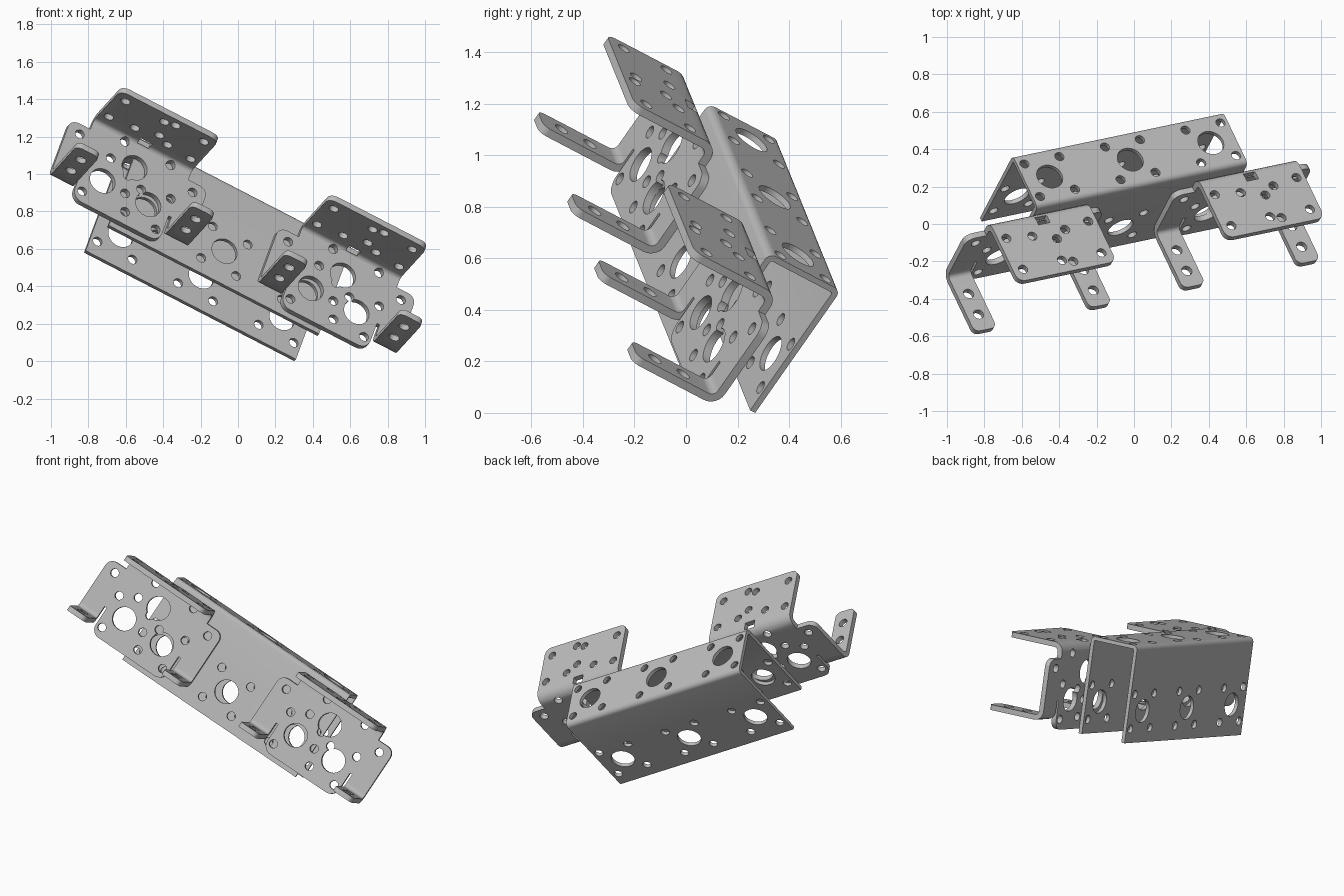
import bpy, bmesh, math
from mathutils import Vector, Matrix

old = bpy.data.objects.get("Cube")
if old:
    bpy.data.objects.remove(old, do_unlink=True)

metal = bpy.data.materials.new("grey_metal")
metal.use_nodes = True
metal.diffuse_color = (0.5, 0.5, 0.5, 1)
metal.node_tree.nodes["Principled BSDF"].inputs["Base Color"].default_value = (0.5, 0.5, 0.5, 1)

# Tilted frame of the assembly: along the channel, across its web, out of its web
along = Vector((0.874, 0.183, -0.451)).normalized()
out = Vector((0.292, 0.55, 0.783))
across = out.cross(along).normalized()
out = along.cross(across)
FRAME = Matrix((along, across, out)).transposed().to_4x4()
FRAME.translation = (0.055, 0.203, 0.909)


def rounded(corners):
    """Outline with arcs at the corners that carry a radius."""
    pts = []
    for i, corner in enumerate(corners):
        p = Vector(corner[:2])
        r = corner[2] if len(corner) > 2 else 0
        if not r:
            pts.append(p)
            continue
        a = (Vector(corners[i - 1][:2]) - p).normalized()
        b = (Vector(corners[(i + 1) % len(corners)][:2]) - p).normalized()
        half = a.angle(b) / 2
        centre = p + (a + b).normalized() * r / math.sin(half)
        start = p + a * r / math.tan(half) - centre
        sweep = start.angle_signed(p + b * r / math.tan(half) - centre)
        for k in range(7):
            pts.append(centre + Matrix.Rotation(-sweep * k / 6, 2) @ start)
    return pts


def circle(x, y, r):
    n = 36 if r > 0.05 else 20
    return [Vector((x + r * math.cos(k * math.tau / n), y + r * math.sin(k * math.tau / n)))
            for k in range(n)]


def prism(bm, outline, axis, lo, hi):
    """Extrude a flat outline along one local axis."""
    def put(p, c):
        co = [p.x, p.y]
        co.insert(axis, c)
        return bm.verts.new(co)
    low = [put(p, lo) for p in outline]
    high = [put(p, hi) for p in outline]
    bm.faces.new(low)
    bm.faces.new(high)
    for i in range(len(low)):
        bm.faces.new((low[i - 1], low[i], high[i], high[i - 1]))


def make(name, bm):
    bmesh.ops.recalc_face_normals(bm, faces=bm.faces)
    mesh = bpy.data.meshes.new(name)
    bm.to_mesh(mesh)
    bm.free()
    obj = bpy.data.objects.new(name, mesh)
    bpy.context.collection.objects.link(obj)
    return obj


def part(name, outline, axis, lo, hi, cuts, tip=None):
    """Sheet part with cut holes; tip = (position, radius) rounds its free corners."""
    bm = bmesh.new()
    prism(bm, outline, axis, lo, hi)
    if tip:
        edges = [e for e in bm.edges
                 if all(abs(v.co.y - tip[0]) < 1e-4 for v in e.verts)
                 and abs(e.verts[0].co.x - e.verts[1].co.x) < 1e-4]
        bmesh.ops.bevel(bm, geom=edges, offset=tip[1], segments=5, profile=0.5,
                        affect='EDGES')
    obj = make(name, bm)
    obj.data.materials.append(metal)
    cutter_bm = bmesh.new()
    for cut in cuts:
        prism(cutter_bm, *cut)
    cutter = make("hole_cutter", cutter_bm)
    cutter.hide_render = True
    mod = obj.modifiers.new("holes", 'BOOLEAN')
    mod.object, mod.operation, mod.solver, mod.use_self = cutter, 'DIFFERENCE', 'EXACT', True
    for o in bpy.context.selected_objects:
        o.select_set(False)
    bpy.context.view_layer.objects.active = obj
    obj.select_set(True)
    bpy.ops.object.modifier_apply(modifier="holes")
    bpy.data.objects.remove(cutter, do_unlink=True)
    bpy.ops.object.shade_smooth_by_angle(angle=math.radians(35))
    return obj


SMALL, BIG, T = 0.026, 0.073, 0.033

# U channel with three hole groups on each wall
W, D, CT, HALF = 0.34, -0.605, 0.024, 0.6435
section = rounded([(0, D), (0, 0, 0.03), (W, 0, 0.03), (W, D), (W - CT, D),
                   (W - CT, -CT, 0.008), (CT, -CT, 0.008), (CT, D)])
cuts = []
for s in (-0.493, 0, 0.493):
    for axis, mid, lo, hi in ((2, W / 2, -0.1, 0.1), (1, -0.41, -0.1, 0.5)):
        cuts.append((circle(s, mid, BIG), axis, lo, hi))
        for i in (-1, 1):
            for j in (-1, 1):
                cuts.append((circle(s + i * 0.107, mid + j * 0.107, SMALL), axis, lo, hi))
parts = [part("channel", section, 0, -HALF, HALF, cuts)]

# Bracket back plate: wings, relief slits and rounded lower corners
side = [(0.42, -0.13, 0.05), (0.42, -0.44), (0.283, -0.44), (0.283, -0.395),
        (0.267, -0.395), (0.267, -0.575, 0.06)]
plate_outline = rounded(side + [(-c[0],) + c[1:] for c in reversed(side)])
plate_cuts = [(circle(x, y, BIG), 1, -0.06, 0.05)
              for x, y in ((0, -0.22), (-0.14, -0.39), (0.14, -0.39))]
plate_cuts += [(circle(x, y, SMALL), 1, -0.06, 0.05) for x, y in
               ((-0.345, -0.19), (0.345, -0.19), (-0.14, -0.235), (-0.245, -0.29),
                (0.245, -0.29), (-0.02, -0.285), (0.075, -0.325), (0, -0.395),
                (0.035, -0.5), (0.225, -0.51), (-0.225, -0.51))]
bracket = [part("bracket_plate", plate_outline, 1, -T, 0, plate_cuts)]


def bent(root, face, inner):
    """Bent sheet section running forward from the plate."""
    return rounded([(0, root), (0, face, 0.06), (-0.4, face), (-0.4, inner),
                    (-T, inner, 0.027), (-T, root)])


# Bracket top flange with its holes and the window at the bend
flange_cuts = [(circle(x, y, SMALL), 2, -0.072, 0.05) for x, y in
               ((-0.25, -0.125), (0.25, -0.125), (-0.24, -0.33), (0.24, -0.33),
                (0.03, -0.19), (0.1, -0.145), (-0.1, -0.145), (0, -0.325), (0.06, -0.345))]
flange_cuts += [(circle(x, -0.1, SMALL), 1, -0.06, 0.05) for x in (-0.1, 0.18)]
window = [Vector(p) for p in ((-0.035, -0.085), (0.035, -0.085), (0.035, -0.035), (-0.035, -0.035))]
flange_cuts.append((window, 2, -0.075, 0.05))
bracket.append(part("bracket_flange", bent(-0.13, -0.035, -0.035 - T), 0, -0.3, 0.3,
                    flange_cuts, (-0.4, 0.045)))

# Bracket prongs, one on each wing
for name, lo, hi in (("right_prong", -0.42, -0.283), ("left_prong", 0.283, 0.42)):
    holes = [(circle((lo + hi) / 2, y, 0.029), 2, -0.6, -0.45) for y in (-0.165, -0.3)]
    bracket.append(part(name, bent(-0.44, -0.515, -0.515 + T), 0, lo, hi, holes, (-0.4, 0.035)))

# Second bracket repeats the first at the other end of the channel
for obj in bracket:
    twin = obj.copy()
    twin.data = obj.data.copy()
    twin.name = "second_" + obj.name
    bpy.context.collection.objects.link(twin)
    obj.data.transform(Matrix.Translation((-0.628, 0, 0)))
    twin.data.transform(Matrix.Translation((0.647, 0, 0)))
    parts += [obj, twin]

# Tilt everything, then centre it and rest it on the ground
for obj in parts:
    obj.data.transform(FRAME)
cos = [v.co for o in parts for v in o.data.vertices]
lows = [min(c[i] for c in cos) for i in range(3)]
highs = [max(c[i] for c in cos) for i in range(3)]
shift = Vector((-(lows[0] + highs[0]) / 2, -(lows[1] + highs[1]) / 2, -lows[2]))
for obj in parts:
    obj.data.transform(Matrix.Translation(shift))
    obj.data.update()
